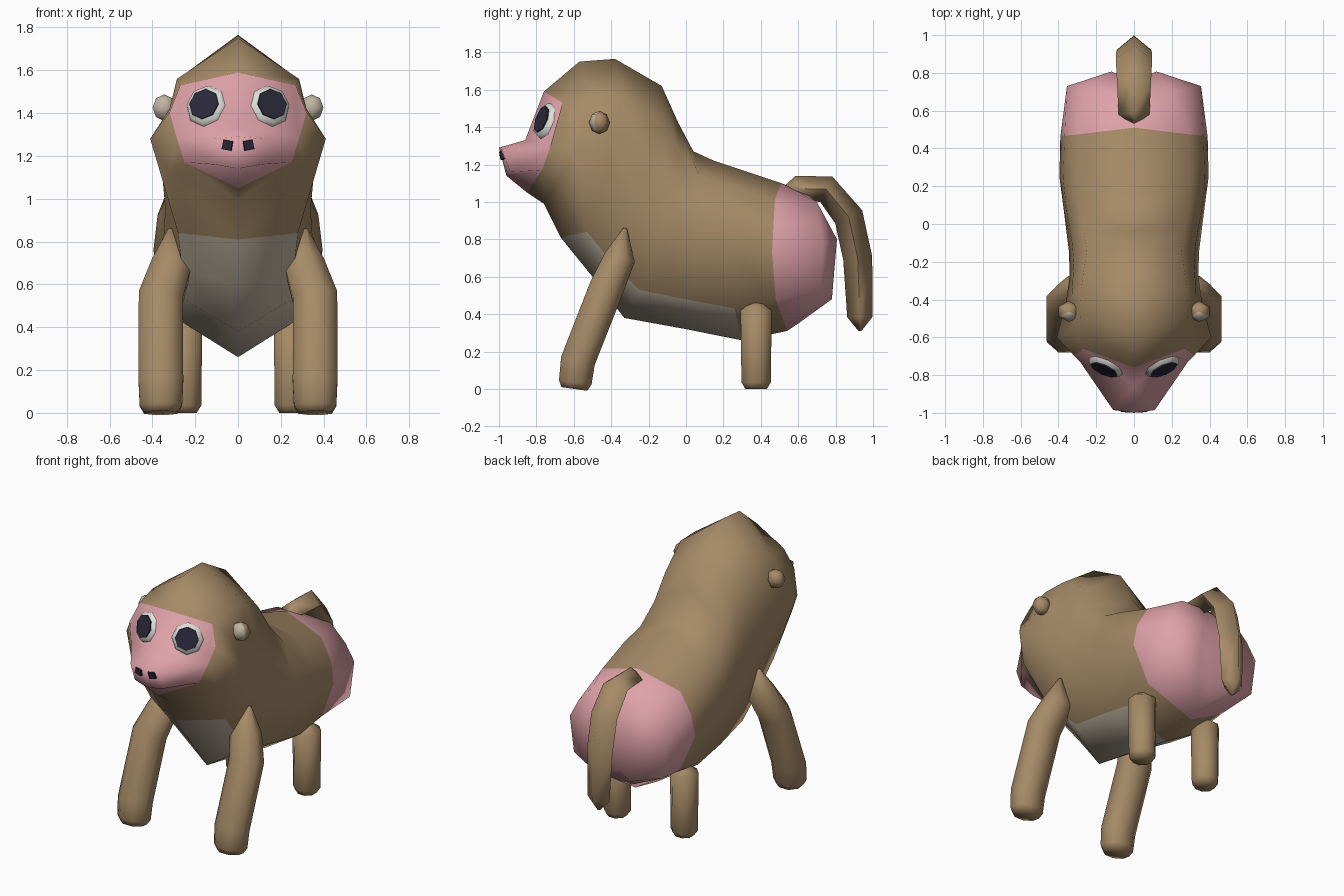
import bpy, bmesh, math
from mathutils import Vector, Matrix

cube = bpy.data.objects.get("Cube")
if cube:
    bpy.data.objects.remove(cube, do_unlink=True)


def material(name, rgb):
    m = bpy.data.materials.new(name)
    m.diffuse_color = (*rgb, 1)
    m.use_nodes = True
    m.node_tree.nodes["Principled BSDF"].inputs["Base Color"].default_value = (*rgb, 1)
    return m


FUR = material("brown fur", (0.38, 0.255, 0.135))
SKIN = material("pink skin", (0.74, 0.36, 0.40))
PALE = material("pale fur", (0.53, 0.46, 0.36))
WHITE = material("eye white", (0.74, 0.74, 0.69))
DARK = material("dark pupil", (0.023, 0.021, 0.04))


def finish(bm, name, mats, angle):
    bmesh.ops.recalc_face_normals(bm, faces=bm.faces)
    me = bpy.data.meshes.new(name)
    bm.to_mesh(me)
    bm.free()
    for m in mats:
        me.materials.append(m)
    me.shade_smooth()
    me.set_sharp_from_angle(angle=math.radians(angle))
    ob = bpy.data.objects.new(name, me)
    bpy.context.collection.objects.link(ob)
    return ob


def tube(name, path, sides, wide=1.0, phase=0.5):
    """Fur tube along (x, y, z, radius) points; wide stretches it sideways."""
    bm = bmesh.new()
    pts = [Vector(p[:3]) for p in path]
    rings = []
    for i, p in enumerate(pts):
        t = Vector()
        if i > 0:
            t += (p - pts[i - 1]).normalized()
        if i < len(pts) - 1:
            t += (pts[i + 1] - p).normalized()
        t.normalize()
        u = Vector((1, 0, 0))
        u = (u - t * u.dot(t)).normalized()
        v = t.cross(u)
        ring = []
        for k in range(sides):
            a = 2 * math.pi * (k + phase) / sides
            ring.append(bm.verts.new(p + path[i][3] * (u * math.cos(a) * wide + v * math.sin(a))))
        rings.append(ring)
    for a, b in zip(rings, rings[1:]):
        for k in range(sides):
            j = (k + 1) % sides
            bm.faces.new((a[k], a[j], b[j], b[k]))
    bm.faces.new(rings[0])
    bm.faces.new(rings[-1])
    return finish(bm, name, [FUR], 100)


# Head: half cross-sections from the face back (top, upper side, side, lower side, bottom)
head = [
    [(0, -.76, 1.59), (.27, -.66, 1.53), (.285, -.73, 1.28), (.25, -.77, 1.17), (0, -.85, 1.05)],
    [(0, -.57, 1.75), (.285, -.50, 1.56), (.41, -.60, 1.28), (.32, -.67, 1.12), (0, -.76, .99)],
    [(0, -.38, 1.765), (.28, -.34, 1.56), (.36, -.42, 1.18), (.28, -.53, .84), (0, -.67, .81)],
]
# Trunk: the same from neck to rump
trunk = [
    [(0, -.13, 1.62), (.25, -.14, 1.44), (.34, -.27, .96), (.26, -.39, .67), (0, -.50, .60)],
    [(0, -.04, 1.42), (.265, -.04, 1.27), (.345, -.14, .84), (.25, -.25, .53), (0, -.33, .38)],
    [(0, .04, 1.27), (.29, .07, 1.14), (.37, .06, .76), (.27, .02, .475), (0, 0, .32)],
    [(0, .15, 1.22), (.30, .23, 1.09), (.395, .25, .76), (.27, .26, .43), (0, .30, .26)],
    [(0, .51, 1.10), (.29, .475, 1.01), (.39, .46, .73), (.29, .48, .48), (0, .54, .31)],
    [(0, .65, 1.04), (.20, .70, 1.0), (.355, .73, .77), (.33, .72, .53), (0, .60, .35)],
]
rings = head + trunk
# Round each section with a point between upper side and side
for ring, bulge in zip(rings, [1.15, .92, 1.03] + [1.08] * len(trunk)):
    mid = (Vector(ring[1]) + Vector(ring[2])) / 2
    ring.insert(2, (mid.x * bulge, mid.y, mid.z))
names = "TAUBCD"
# Muzzle points and the faces joining them to the first cross-section
face_pts = dict(zip(names, rings[0]))
face_pts.update(bridge=(0, -.86, 1.33), n0=(0, -1, 1.29), n1=(.11, -.985, 1.28),
                m0=(0, -.96, 1.14), m1=(.11, -.94, 1.16))
face_polys = ["T A bridge", "A U B", "A B bridge", "bridge B n1 n0",
              "n0 n1 m1 m0", "B C m1 n1", "m0 m1 C D"]
# Two rounded cheeks with a shallow cleft closing the rump
rump_pts = dict(zip(names, rings[-1]))
rump_pts.update(P=(.12, .807, .80), Q=(.14, .78, .48), M=(0, .76, .80), N=(0, .73, .50))
rump_polys = ["T A P M", "A U P", "U B P", "B C Q P", "C D Q", "M P Q N", "N Q D"]

bm = bmesh.new()
for sx in (1, -1):
    def poly(points, mat):
        f = bm.faces.new([bm.verts.new((sx * x, y, z)) for x, y, z in points])
        f.material_index = mat
    for i, (a, b) in enumerate(zip(rings, rings[1:])):
        for k in range(5):
            belly = k == 4 and 2 <= i <= 5
            poly((a[k], a[k + 1], b[k + 1], b[k]), 1 if i == 7 else 2 if belly else 0)
    for pts, polys in ((face_pts, face_polys), (rump_pts, rump_polys)):
        for names_used in polys:
            poly([pts[n] for n in names_used.split()], 1)
bmesh.ops.remove_doubles(bm, verts=bm.verts, dist=0.0005)
finish(bm, "body", [FUR, SKIN, PALE], 100)

# Tail arching over the rump and hanging down
tube("tail", [(0, .53, 1.08, .01), (0, .58, 1.072, .068), (0, .75, 1.068, .075),
              (0, .87, .92, .08), (0, .918, .70, .078), (0, .93, .385, .068),
              (0, .93, .31, .008)], 4, 1.2, 0)


def disc(name, centre, normal, r1, r2, depth, mat, sides=8, turn=0.0):
    bm = bmesh.new()
    rot = Vector(normal).to_track_quat('Z', 'Y').to_matrix().to_4x4()
    bmesh.ops.create_cone(bm, cap_ends=True, segments=sides, radius1=r1, radius2=r2, depth=depth,
                          matrix=Matrix.Translation(centre) @ rot @ Matrix.Rotation(turn, 4, 'Z'))
    return finish(bm, name, [mat], 70)


for side, s in (("left", 1), ("right", -1)):
    # Front and back limbs
    tube(side + "_front_leg", [(s * .36, -.597, 0, .075), (s * .36, -.592, .035, .095),
                               (s * .36, -.578, .15, .1), (s * .36, -.425, .54, .1),
                               (s * .308, -.355, .70, .09), (s * .315, -.325, .86, .01)],
         8, 1.13)
    tube(side + "_back_leg", [(s * .25, .375, 0, .062), (s * .25, .375, .035, .085),
                              (s * .25, .375, .42, .09), (s * .25, .375, .47, .02)], 8)

    # Eyes: bevelled white disc with a thin dark pupil on top
    n = Vector((s * .39, -.86, .33)).normalized()
    c = Vector((s * .15, -.753, 1.435))
    disc(side + "_eye", c + n * .004, n, .102, .09, .03, WHITE)
    disc(side + "_pupil", c + n * .022, n, .074, .074, .008, DARK)

    # Nostrils
    disc(side + "_nostril", Vector((s * .05, -.985, 1.25)), (s * .15, -1, -.15),
         .034, .031, .016, DARK, 4, math.radians(45 + s * 12))

    # Ears: small rounded lobes, pale in front and furred behind
    bm = bmesh.new()
    bmesh.ops.create_uvsphere(bm, u_segments=6, v_segments=4, radius=1,
                              matrix=Matrix.Translation((s * .345, -.463, 1.425))
                              @ Matrix.Diagonal((.062, .056, .062, 1)))
    bm.normal_update()
    for f in bm.faces:
        f.material_index = 1 if f.normal.y < -.1 else 0
    finish(bm, side + "_ear", [FUR, PALE], 60)
